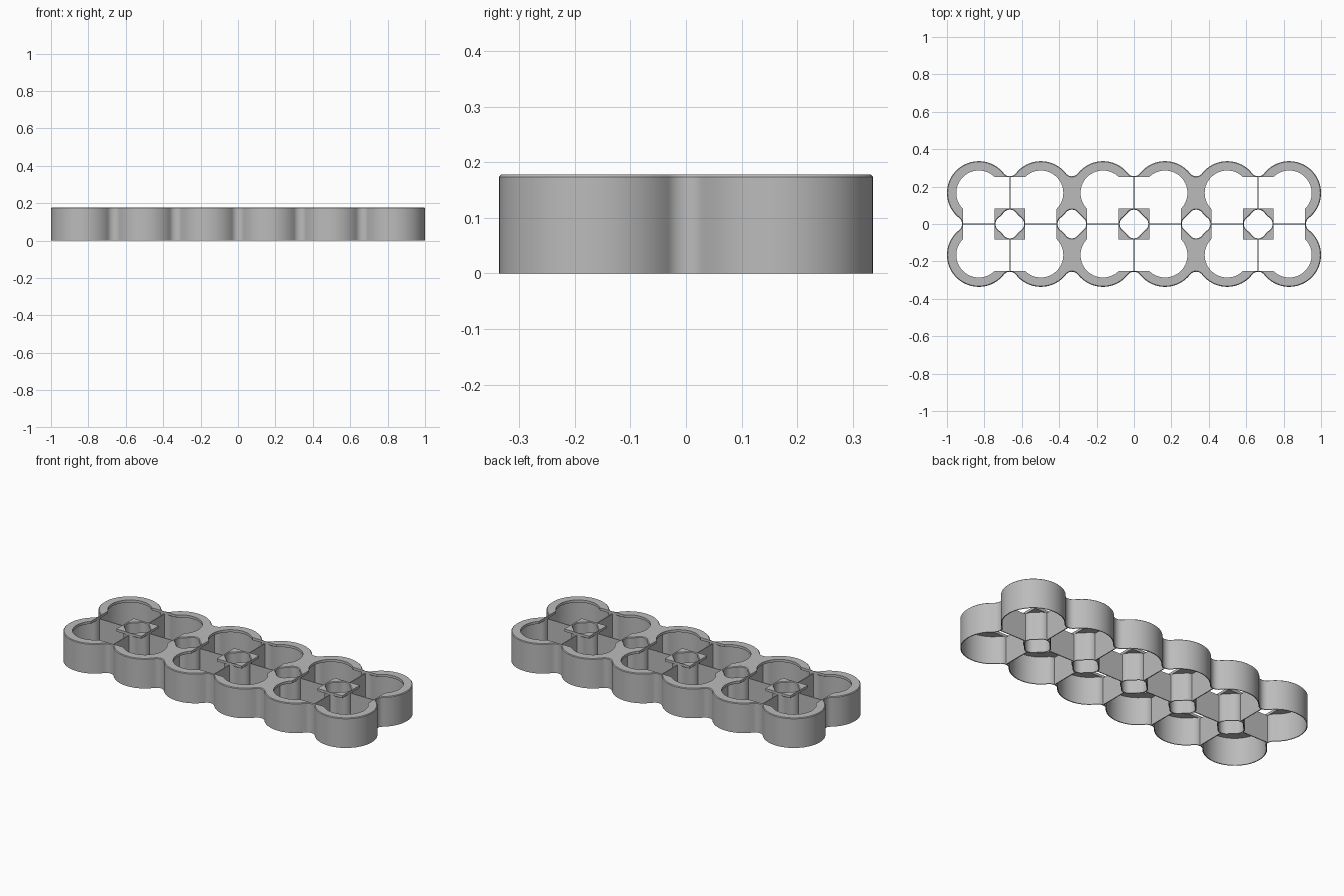
import bpy, bmesh
from math import pi, sin, cos, acos, atan2, sqrt
from mathutils import Vector

if "Cube" in bpy.data.objects:
    bpy.data.objects.remove(bpy.data.objects["Cube"])

H = 0.166             # half the cell spacing
R = 0.17              # outer radius of a cell
FILLET = 0.041        # radius of the valleys between cells
WALL = 0.005
TOP, PLATE, CHAMFER = 0.178, 0.015, 0.004
D = sqrt((R + FILLET) ** 2 - H ** 2)   # fillet centre distance
A = atan2(D, H)                        # tangent angle
VALLEY = D - FILLET
COLS = [-5, -3, -1, 1, 3, 5]

plastic = bpy.data.materials.new("grey_plastic")
plastic.use_nodes = True
grey = (0.5, 0.5, 0.5, 1)
plastic.diffuse_color = grey
plastic.node_tree.nodes["Principled BSDF"].inputs["Base Color"].default_value = grey


def polar(r, ang):
    return Vector((r * cos(ang), r * sin(ang)))


def arc(c, r, a0, a1):
    n = max(4, int(abs(a1 - a0) / 0.1))
    return [c + polar(r, a0 + (a1 - a0) * i / n) for i in range(n + 1)]


def tidy(pts):
    return [p for i, p in enumerate(pts) if (p - pts[i - 1]).length > 1e-5]


def contour(cells, inset=0.0):
    """Filleted contour along a closed walk of cells, empty side on the right."""
    pts = []
    for i, c in enumerate(cells):
        c = Vector(c) * H
        nxt = Vector(cells[(i + 1) % len(cells)]) * H - c
        prv = Vector(cells[i - 1]) * H - c
        out, back = atan2(nxt.y, nxt.x), atan2(prv.y, prv.x)
        start = back + A
        pts += arc(c, R - inset, start, start + (out - A - start) % (2 * pi))
        f = c + polar(H, out) + polar(D, out - pi / 2)
        pts += arc(f, FILLET + inset, out + pi - A, out + A)
    return tidy(pts)


def cavity(col, row):
    """Inside of one cell, flattened against the dividers."""
    c = Vector((col, row)) * H
    dirs = [k * pi / 2 for k, ok in enumerate(
        (col < 5, row < 0, col > -5, row > 0)) if ok]
    rf = FILLET + WALL
    stop = acos(-WALL / 2 / rf)
    pts = []
    for i, a in enumerate(dirs):
        for s in (-1, 1):
            f = c + polar(H, a) + polar(s * D, a + pi / 2)
            ends = (a + pi - A, a + stop) if s < 0 else (a - stop, a - pi + A)
            pts += arc(f, rf, *ends)
        start = a + A
        after = dirs[(i + 1) % len(dirs)] - A
        pts += arc(c, R - WALL, start, start + (after - start) % (2 * pi))
    return tidy(pts)


def window(x):
    """Square opening with a round lobe at each corner."""
    r = 0.12
    b = acos((VALLEY - WALL) / r)
    pts = []
    for k in range(4):
        a = pi / 4 + k * pi / 2
        c = Vector((x, 0)) + polar(H * sqrt(2), a)
        pts += arc(c, r, k * pi / 2 - b, k * pi / 2 + pi / 2 + b)
    return pts


def solid(bm, stacks):
    """Close a set of loops, each a stack of (points, z), into a solid."""
    caps = ([], [])
    for stack in stacks:
        rings = [[bm.verts.new((p.x, p.y, z)) for p in pts] for pts, z in stack]
        n = len(rings[0])
        for lo, hi in zip(rings, rings[1:]):
            for i in range(n):
                j = (i + 1) % n
                bm.faces.new((lo[i], lo[j], hi[j], hi[i]))
        for cap, ring in zip(caps, (rings[0], rings[-1])):
            cap += [bm.edges.get((ring[i], ring[i - 1])) for i in range(n)]
    for cap, nz in zip(caps, (-1, 1)):
        bmesh.ops.triangle_fill(bm, edges=cap, use_beauty=True, normal=(0, 0, nz))


def finish(name, bm):
    bmesh.ops.recalc_face_normals(bm, faces=bm.faces)
    mesh = bpy.data.meshes.new(name)
    bm.to_mesh(mesh)
    bm.free()
    mesh.materials.append(plastic)
    ob = bpy.data.objects.new(name, mesh)
    bpy.context.collection.objects.link(ob)
    bpy.ops.object.select_all(action='DESELECT')
    ob.select_set(True)
    bpy.context.view_layer.objects.active = ob
    bpy.ops.object.shade_smooth_by_angle(angle=0.5)


def straight(pts, z0, z1):
    return [(pts, z0), (pts, z1)]


def chamfered(cells):
    edge = contour(cells)
    return straight(edge, TOP - PLATE, TOP - CHAMFER) + [(contour(cells, CHAMFER), TOP)]


def around(n):
    return [(n - 1, -1), (n - 1, 1), (n + 1, 1), (n + 1, -1)]


rim = [(c, -1) for c in COLS] + [(c, 1) for c in reversed(COLS)]
NODES = [-4, -2, 0, 2, 4]
LOW = TOP - PLATE

# Thin cell walls, dividers and vertical tubes
bm = bmesh.new()
loops = [contour(rim)] + [contour(around(n)) for n in NODES]
loops += [cavity(c, r) for c in COLS for r in (-1, 1)]
solid(bm, [straight(p, 0, LOW) for p in loops])
finish("cell_walls", bm)

# Top plate with three windows
bm = bmesh.new()
stacks = [chamfered(rim)] + [chamfered(around(n)) for n in (-2, 2)]
stacks += [straight(window(n * H), LOW, TOP) for n in (-4, 0, 4)]
solid(bm, stacks)
finish("top_plate", bm)

# Square collars around the tubes inside the windows
for n, side in ((-4, "right"), (0, "middle"), (4, "left")):
    bm = bmesh.new()
    square = [Vector((n * H, 0)) + polar(0.0825 * sqrt(2), pi / 4 + k * pi / 2)
              for k in range(4)]
    solid(bm, [straight(square, LOW, TOP), chamfered(around(n))])
    finish("tube_collar_" + side, bm)
